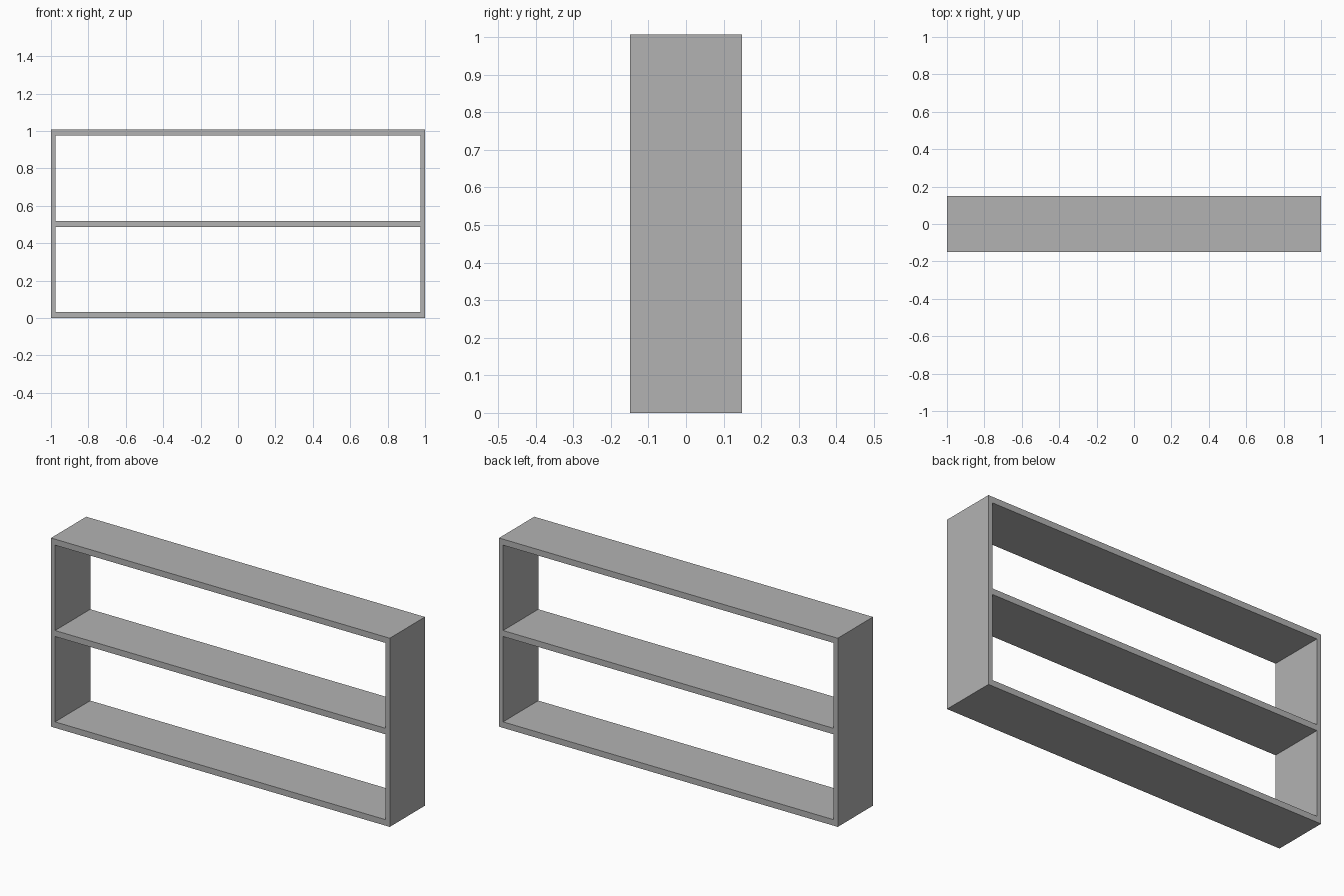
import bpy

cube = bpy.data.objects.get("Cube")
if cube:
    bpy.data.objects.remove(cube, do_unlink=True)

WIDTH, DEPTH, HEIGHT = 2.0, 0.297, 1.007
SIDE, SHELF = 0.024, 0.032

grey = bpy.data.materials.new("plain_grey")
grey.use_nodes = True
colour = (0.448, 0.448, 0.448, 1)
grey.diffuse_color = colour
grey.node_tree.nodes["Principled BSDF"].inputs["Base Color"].default_value = colour


def board(name, size, location):
    bpy.ops.mesh.primitive_cube_add(size=1, location=location)
    obj = bpy.context.object
    obj.name = name
    obj.scale = size
    bpy.ops.object.transform_apply(location=False, rotation=False, scale=True)
    obj.data.materials.append(grey)
    return obj


# Upright side panels, full height
for name, sign in (("left_side", 1), ("right_side", -1)):
    board(name, (SIDE, DEPTH, HEIGHT),
          (sign * (WIDTH - SIDE) / 2, 0, HEIGHT / 2))

# Horizontal boards fitted between the sides
for name, z in (("bottom_board", SHELF / 2),
                ("middle_shelf", HEIGHT / 2),
                ("top_board", HEIGHT - SHELF / 2)):
    board(name, (WIDTH - 2 * SIDE, DEPTH, SHELF), (0, 0, z))
